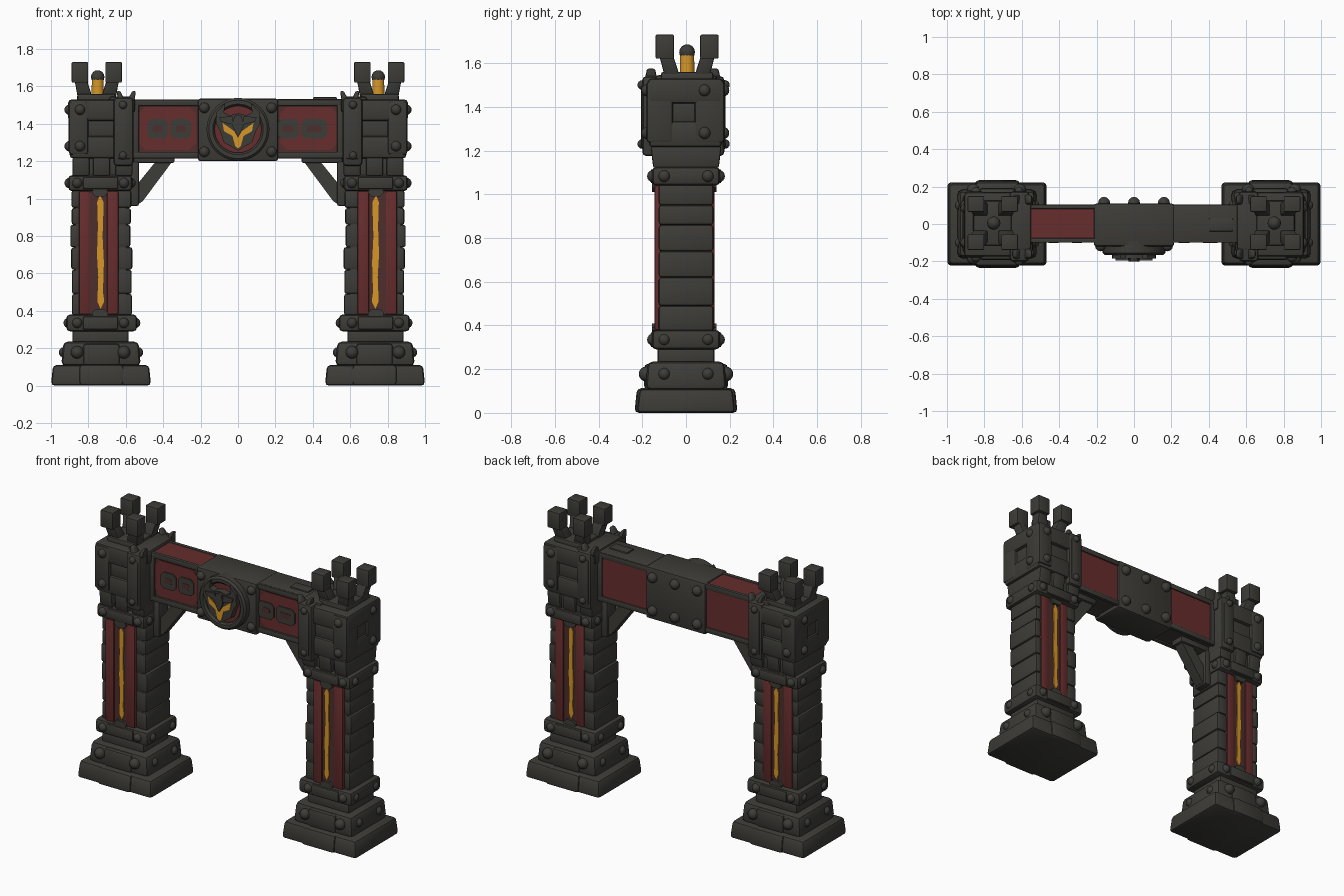
import bpy, bmesh, math, random
from mathutils import Matrix, Vector

random.seed(4)
old = bpy.data.objects.get("Cube")
if old:
    bpy.data.objects.remove(old)


def material(name, rgb):
    m = bpy.data.materials.new(name)
    m.use_nodes = True
    m.diffuse_color = (*rgb, 1)
    m.node_tree.nodes["Principled BSDF"].inputs["Base Color"].default_value = (*rgb, 1)
    return m


STONE = material("dark stone", (0.046, 0.045, 0.039))
RED = material("deep red", (0.135, 0.026, 0.026))
DULL = material("dull red", (0.075, 0.027, 0.025))
GOLD = material("glowing amber", (0.68, 0.31, 0.022))


def block(bm, x, y, z, bevel=0.012, top=(1, 1), shift=(0, 0)):
    """Box from ranges, with an optional scaled and shifted top."""
    verts = bmesh.ops.create_cube(bm, size=1)["verts"]
    mid = Vector([(r[0] + r[1]) / 2 for r in (x, y, z)])
    size = Vector([r[1] - r[0] for r in (x, y, z)])
    for v in verts:
        up = v.co.z > 0
        v.co = mid + v.co * size
        if up:
            v.co.x = mid.x + (v.co.x - mid.x) * top[0] + shift[0]
            v.co.y = mid.y + (v.co.y - mid.y) * top[1] + shift[1]
    if bevel:
        edges = list({e for v in verts for e in v.link_edges})
        bmesh.ops.bevel(bm, geom=edges, offset=bevel, segments=2, profile=0.5,
                        affect='EDGES', clamp_overlap=True)


def slab(bm, outline, y0, y1):
    """Extrude an x-z outline along y."""
    face = bm.faces.new([bm.verts.new((x, y0, z)) for x, z in outline])
    new = bmesh.ops.extrude_face_region(bm, geom=[face])["geom"]
    bmesh.ops.translate(bm, verts=[g for g in new if isinstance(g, bmesh.types.BMVert)],
                        vec=(0, y1 - y0, 0))


def bolt(bm, p, r=0.028):
    bmesh.ops.create_uvsphere(bm, u_segments=12, v_segments=8, radius=r,
                              matrix=Matrix.Translation(p))


def octagon(x0, x1, z0, z1, c):
    return [(x0 + c, z0), (x1 - c, z0), (x1, z0 + c), (x1, z1 - c),
            (x1 - c, z1), (x0 + c, z1), (x0, z1 - c), (x0, z0 + c)]


def finish(bm, name, mats, mirror=False, rule=None):
    bmesh.ops.recalc_face_normals(bm, faces=bm.faces)
    if rule:
        for f in bm.faces:
            f.material_index = rule(f)
    mesh = bpy.data.meshes.new(name)
    bm.to_mesh(mesh)
    bm.free()
    for m in mats:
        mesh.materials.append(m)
    ob = bpy.data.objects.new(name, mesh)
    bpy.context.collection.objects.link(ob)
    if mirror:
        ob.modifiers.new("Mirror", 'MIRROR')
    bpy.ops.object.select_all(action='DESELECT')
    ob.select_set(True)
    bpy.context.view_layer.objects.active = ob
    bpy.ops.object.shade_smooth_by_angle(angle=math.radians(38))


# Stepped pillar foot: each tier is a core plus crossing centre stones
bm = bmesh.new()
block(bm, (.465, 1), (-.225, .225), (0, .11), .02, (.96, .95))
block(bm, (.61, .85), (-.236, .236), (0, .113), .02, (1, .95))
block(bm, (.52, .945), (-.185, .185), (.105, .235), .025, (.95, .95))
block(bm, (.63, .83), (-.192, .192), (.105, .225), .02)
block(bm, (.585, .885), (-.13, .13), (.22, .3))
finish(bm, "pillar_foot", [STONE], True)

# Collars and necks around the shaft
bm = bmesh.new()
for x, z in (((.54, .918), (.29, .38)), ((.565, .908), (1.04, 1.125))):
    block(bm, x, (-.155, .155), z, .02)
    block(bm, (.64, .83), (-.163, .163), (z[0] + .01, z[1] - .01), .01)
block(bm, (.58, .865), (-.125, .14), (1.11, 1.23))
for x in (.61, .73, .84):
    block(bm, (x - .045, x + .045), (-.15, .15), (1.12, 1.22), .01, (1, 1.08))
finish(bm, "pillar_collars", [STONE], True)

# Shaft core with stacked stones on the two sides
bm = bmesh.new()
block(bm, (.6, .87), (-.12, .115), (.36, 1.06), 0)
levels = [.375, .49, .62, .74, .86, .95, 1.045]
for z0, z1 in zip(levels, levels[1:]):
    for x0, x1 in ((.57, .65), (.845, .893)):
        j = random.uniform(-.006, .006)
        block(bm, (x0 + j, x1 + j), (-.125, .125), (z0, z1), .013)
finish(bm, "pillar_shaft", [STONE], True)

# Red panels and glowing slit on both shaft faces
reds, backs, slits, knobs = (bmesh.new() for _ in range(4))
for side, y in ((-1, -.145), (1, .13)):
    for x in ((.64, .7), (.79, .85)):
        block(reds, x, sorted((y, y - side * .05)), (.38, 1.04), .008)
    block(backs, (.69, .8), sorted((y - side * .008, y - side * .05)), (.38, 1.04), 0)
    slab(slits, [(.735, .41), (.752, .45), (.747, .58), (.754, .7), (.749, .85), (.753, .98),
                 (.738, 1.02), (.718, .98), (.724, .8), (.717, .66), (.722, .5), (.715, .45)],
         y - side * .02, y - side * .001)
    for z in (.385, 1.035):
        slab(knobs, octagon(.695, .78, z - .025, z + .025, .02), y - side * .03, y + side * .01)
finish(reds, "shaft_red_panels", [RED], True)
finish(backs, "shaft_inner_panels", [DULL], True)
finish(slits, "shaft_glow_slits", [GOLD], True)
finish(knobs, "shaft_slit_caps", [STONE], True)

# Pillar head: layered block and inner bracket plates
bm = bmesh.new()
for x1, y0, y1, z in ((.9, -.17, .165, (1.215, 1.335)), (.888, -.155, .15, (1.32, 1.43)),
                      (.908, -.175, .17, (1.415, 1.53))):
    block(bm, (.58, x1), (y0, y1), z, .018)
for y0, y1 in ((-.18, -.06), (.04, .175)):
    block(bm, (.8, .905), (y0, y1), (1.235, 1.52), .015)
block(bm, (.56, .665), (-.2, .175), (1.175, 1.54), .018)
block(bm, (.575, .65), (-.205, .18), (1.21, 1.5), .01)
block(bm, (.55, .69), (-.14, .14), (1.46, 1.545), .015)
for x, lean in ((.575, -.02), (.62, .02)):
    for y in (-.16, .13):
        block(bm, (x - .02, x + .02), (y - .03, y + .03), (1.52, 1.575), .008, (.5, .6), (lean, 0))
finish(bm, "pillar_head", [STONE], True)

# Four-pronged crown
bm = bmesh.new()
block(bm, (.655, .86), (-.115, .125), (1.51, 1.56), .012)
for sx in (-1, 1):
    for sy in (-1, 1):
        x, y = .755 + sx * .06, .005 + sy * .065
        block(bm, (x - .04, x + .04), (y - .035, y + .035), (1.53, 1.65), .006,
              (.8, .9), (sx * .03, sy * .035))
        x, y = .755 + sx * .09, .005 + sy * .102
        block(bm, (x - .044, x + .044), (y - .042, y + .042), (1.62, 1.73), .006)
bolt(bm, (.75, .005, 1.65), .036)
finish(bm, "crown_prongs", [STONE], True)

bm = bmesh.new()
bmesh.ops.create_cone(bm, cap_ends=True, segments=14, radius1=.034, radius2=.032, depth=.13,
                      matrix=Matrix.Translation((.75, .005, 1.59)))
finish(bm, "crown_glow", [GOLD], True)

# Bolts on the pillars
bm = bmesh.new()
for x in (.61, .86):
    for s in (-1, 1):
        bolt(bm, (x, s * .182, .178), .034)
        bolt(bm, (x, s * .15, .335))
        bolt(bm, (x, s * .15, 1.083))
for y in (-.1, .1):
    for x, z in ((.93, .178), (.535, .178), (.905, .335), (.55, .335), (.9, 1.083), (.575, 1.083)):
        bolt(bm, (x, y, z))
for z in (1.28, 1.475):
    bolt(bm, (.9, .085, z))
    for y in (-.177, .17):
        bolt(bm, (.845, y, z))
for z in (1.23, 1.5):
    for y in (-.2, .178):
        bolt(bm, (.615, y, z), .022)
finish(bm, "pillar_bolts", [STONE], True)

# Diagonal braces under the beam
bm = bmesh.new()
slab(bm, [(.55, .96), (.51, .985), (.35, 1.2), (.38, 1.23), (.43, 1.21), (.56, 1.05)], -.035, .035)
block(bm, (.53, .58), (-.05, .05), (.96, 1.2), .01)
block(bm, (.34, .56), (-.05, .05), (1.19, 1.24), .01)
finish(bm, "beam_braces", [STONE], True)

# Beam: dull red sides, stone below, top red on the right half only
bm = bmesh.new()
for x in ((-.58, 0), (0, .58)):
    block(bm, x, (-.088, .092), (1.225, 1.525), 0)
finish(bm, "beam", [DULL, STONE, RED], rule=lambda f: 0 if abs(f.normal.z) < .5 else
       2 if f.normal.z > 0 and f.calc_center_median().x < 0 else 1)

bm = bmesh.new()
for y in ((-.1, -.075), (.08, .104)):
    block(bm, (.2, .57), y, (1.495, 1.53), .006)
    block(bm, (.2, .57), y, (1.215, 1.25), .006)
    block(bm, (.53, .575), y, (1.22, 1.53), .006)
finish(bm, "beam_edge_rails", [STONE], True)

bm = bmesh.new()
block(bm, (.21, .56), (-.09, .1), (1.51, 1.533), .006)
block(bm, (.4, .53), (-.04, .03), (1.525, 1.542), .006)
finish(bm, "beam_top_cover", [STONE])

bm = bmesh.new()
slab(bm, octagon(.225, .53, 1.26, 1.49, .035), -.092, -.08)
slab(bm, octagon(.2, .53, 1.25, 1.495, .012), .08, .096)
finish(bm, "beam_red_panels", [RED], True)

# Raised loops in the front panels
bm = bmesh.new()
holes = bmesh.new()
for x0, x1 in ((-.485, -.375), (-.36, -.25), (.21, .325), (.34, .475)):
    slab(bm, octagon(x0, x1, 1.32, 1.425, .02), -.099, -.085)
    slab(holes, octagon(x0 + .028, x1 - .028, 1.355, 1.39, .008), -.101, -.09)
finish(bm, "panel_loops", [STONE])
finish(holes, "panel_loop_centres", [DULL])

# Central block with studs
bm = bmesh.new()
block(bm, (-.215, .215), (-.12, .11), (1.2, 1.535), .015)
for x in (-.18, .18):
    for z in (1.25, 1.485):
        bolt(bm, (x, -.118, z))
for x in (-.16, 0, .16):
    for z in (1.26, 1.475):
        bolt(bm, (x, .113, z), .032)
finish(bm, "centre_block", [STONE])

# Round emblem: ring, red disc, horned mask and amber eyes
turn = Matrix.Rotation(math.pi / 2, 4, 'X')
bm = bmesh.new()
profile = [bm.verts.new((r, 0, h)) for r, h in
           ((.125, -.05), (.125, .015), (.135, .027), (.156, .027), (.168, .015), (.168, -.05))]
loop = [bm.edges.new(p) for p in zip(profile, profile[1:])]
bmesh.ops.spin(bm, geom=profile + loop, cent=(0, 0, 0), axis=(0, 0, 1), angle=2 * math.pi,
               steps=40, use_merge=True)
bmesh.ops.transform(bm, matrix=Matrix.Translation((0, -.14, 1.37)) @ turn, verts=bm.verts)
finish(bm, "emblem_ring", [STONE])

bm = bmesh.new()
bmesh.ops.create_cone(bm, cap_ends=True, segments=32, radius1=.13, radius2=.13, depth=.03,
                      matrix=Matrix.Translation((0, -.125, 1.37)) @ turn)
finish(bm, "emblem_disc", [RED])

bm = bmesh.new()
slab(bm, [(0, 1.455), (.045, 1.445), (.075, 1.46), (.07, 1.51), (.115, 1.46), (.118, 1.4),
          (.095, 1.36), (.075, 1.3), (.03, 1.275), (0, 1.255)], -.185, -.13)
finish(bm, "emblem_mask", [STONE], True)

bm = bmesh.new()
slab(bm, [(0, 1.45), (.02, 1.44), (.03, 1.39), (.012, 1.35), (0, 1.33)], -.2, -.17)
slab(bm, [(.03, 1.44), (.1, 1.435), (.09, 1.41), (.025, 1.395)], -.195, -.17)
finish(bm, "mask_brow", [STONE], True)

bm = bmesh.new()
slab(bm, [(.083, 1.405), (.075, 1.36), (.03, 1.335), (.015, 1.28), (0, 1.268), (0, 1.325),
          (.02, 1.36)], -.19, -.18)
finish(bm, "mask_eyes", [GOLD], True)
